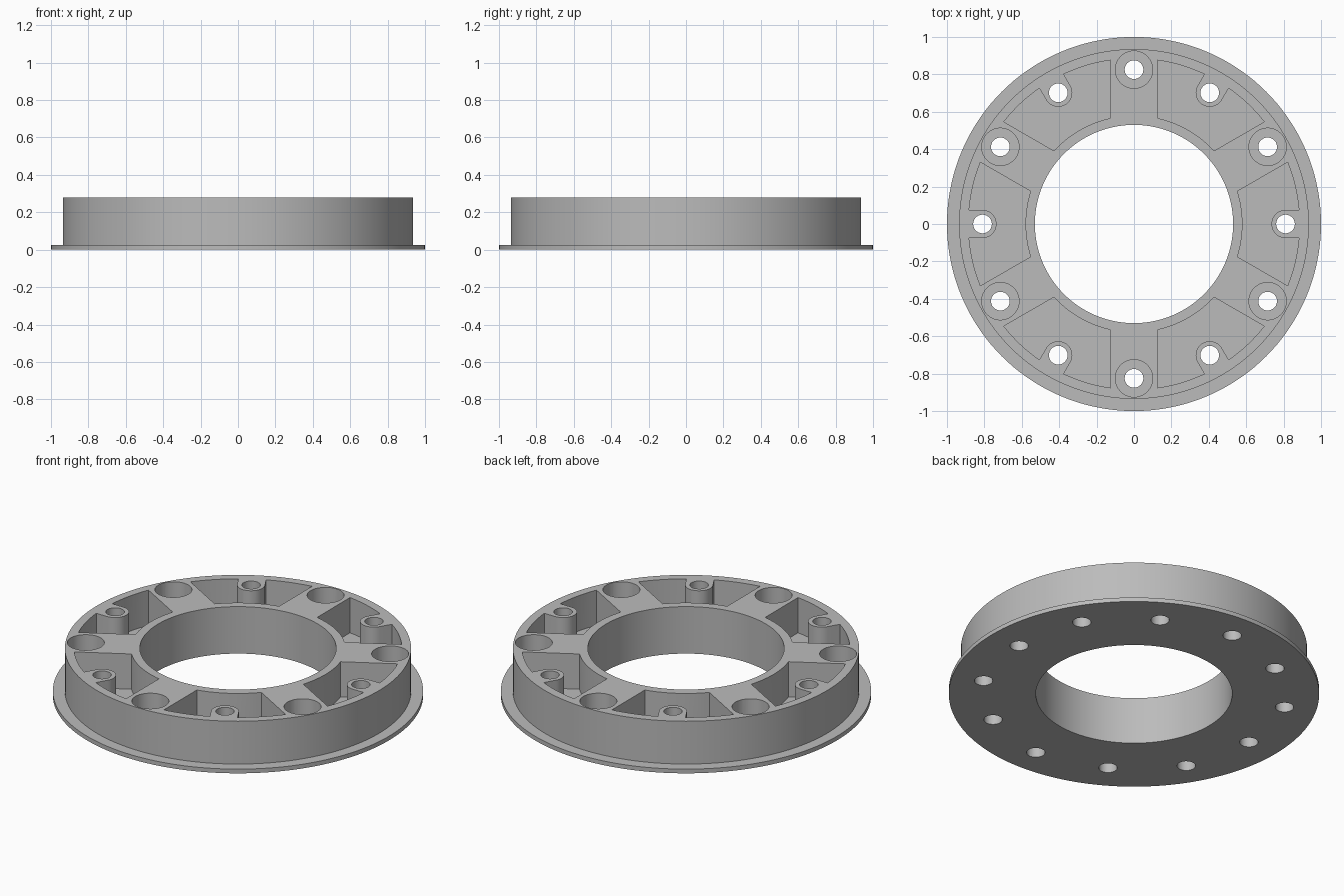
import bpy, bmesh
from math import sin, cos, pi, radians, asin, sqrt
from mathutils import Matrix, Vector

cube = bpy.data.objects.get("Cube")
if cube:
    bpy.data.objects.remove(cube)

HEIGHT, FLANGE, FLOOR = 0.28, 0.025, 0.07
R_FLANGE, R_BODY, R_BORE = 1.0, 0.935, 0.53
R_IN, R_OUT, RIB = 0.58, 0.885, 0.125
BOSS_POS, BOSS_R = 0.81, 0.075
BOLT_POS, BOLT_R, SINK_R = 0.825, 0.05, 0.10

metal = bpy.data.materials.new("grey metal")
metal.use_nodes = True
grey = (0.5, 0.5, 0.5, 1)
metal.diffuse_color = grey
metal.node_tree.nodes["Principled BSDF"].inputs["Base Color"].default_value = grey


def polar(r, a):
    return Vector((r * cos(a), r * sin(a)))


def arc(centre, r, a0, a1, n):
    return [centre + polar(r, a0 + (a1 - a0) * i / n) for i in range(n + 1)]


def circle(centre, r, n):
    return arc(centre, r, 0, 2 * pi, n)[:-1]


def prism(bm, outline, z0, z1, angle=0.0):
    """Extrude a closed outline from z0 to z1, turned about the axis."""
    turn = Matrix.Rotation(angle, 3, 'Z')
    low, high = ([bm.verts.new(turn @ Vector((p.x, p.y, z))) for p in outline]
                 for z in (z0, z1))
    bm.faces.new(low[::-1])
    bm.faces.new(high)
    for i in range(len(low)):
        j = (i + 1) % len(low)
        bm.faces.new((low[i], low[j], high[j], high[i]))


def finish(bm, name):
    bmesh.ops.recalc_face_normals(bm, faces=bm.faces)
    mesh = bpy.data.meshes.new(name)
    bm.to_mesh(mesh)
    bm.free()
    mesh.materials.append(metal)
    obj = bpy.data.objects.new(name, mesh)
    bpy.context.collection.objects.link(obj)
    return obj


# Flanged ring, turned from its cross-section
profile = [(R_BORE, 0), (R_FLANGE, 0), (R_FLANGE, FLANGE), (R_BODY, FLANGE),
           (R_BODY, HEIGHT), (R_BORE, HEIGHT)]
SEG = 144
bm = bmesh.new()
rings = [[bm.verts.new((*polar(r, 2 * pi * s / SEG), z)) for r, z in profile]
         for s in range(SEG)]
for s in range(SEG):
    a, b = rings[s], rings[(s + 1) % SEG]
    for i in range(len(profile)):
        j = (i + 1) % len(profile)
        bm.faces.new((a[i], b[i], b[j], a[j]))
ring = finish(bm, "flanged_ring")


# Pocket outline: parallel-sided ribs at both ends, boss notched into the rim
def pocket_outline():
    half = radians(30)
    a_in, a_out = half - asin(RIB / R_IN), half - asin(RIB / R_OUT)
    a_neck = asin(BOSS_R / R_OUT)
    zero = Vector((0, 0))
    return (arc(zero, R_IN, a_in, -a_in, 14)
            + arc(zero, R_OUT, -a_out, -a_neck, 8)
            + arc(Vector((BOSS_POS, 0)), BOSS_R, 1.5 * pi, 0.5 * pi, 20)
            + arc(zero, R_OUT, a_neck, a_out, 8))


pockets, sinks, holes = bmesh.new(), bmesh.new(), bmesh.new()
for k in range(6):
    boss_angle = k * pi / 3
    bolt_angle = boss_angle + pi / 6
    prism(pockets, pocket_outline(), FLOOR, HEIGHT + 0.1, boss_angle)
    prism(sinks, circle(Vector((BOLT_POS, 0)), SINK_R, 40), FLOOR, HEIGHT + 0.1, bolt_angle)
    for pos, angle in ((BOSS_POS, boss_angle), (BOLT_POS, bolt_angle)):
        prism(holes, circle(Vector((pos, 0)), BOLT_R, 32), -0.1, HEIGHT + 0.2, angle)

# Cut the pockets, counterbores and through holes
cutters = [finish(pockets, "pocket_cutter"), finish(sinks, "counterbore_cutter"),
           finish(holes, "bolt_hole_cutter")]
bpy.context.view_layer.objects.active = ring
for cutter in cutters:
    cutter.hide_render = True
    mod = ring.modifiers.new(cutter.name, 'BOOLEAN')
    mod.operation = 'DIFFERENCE'
    mod.solver = 'EXACT'
    mod.object = cutter
    bpy.ops.object.modifier_apply(modifier=mod.name)
for cutter in cutters:
    bpy.data.objects.remove(cutter)

# Smooth round walls, crisp edges
bpy.ops.object.select_all(action='DESELECT')
ring.select_set(True)
bpy.ops.object.shade_smooth_by_angle(angle=radians(30))
